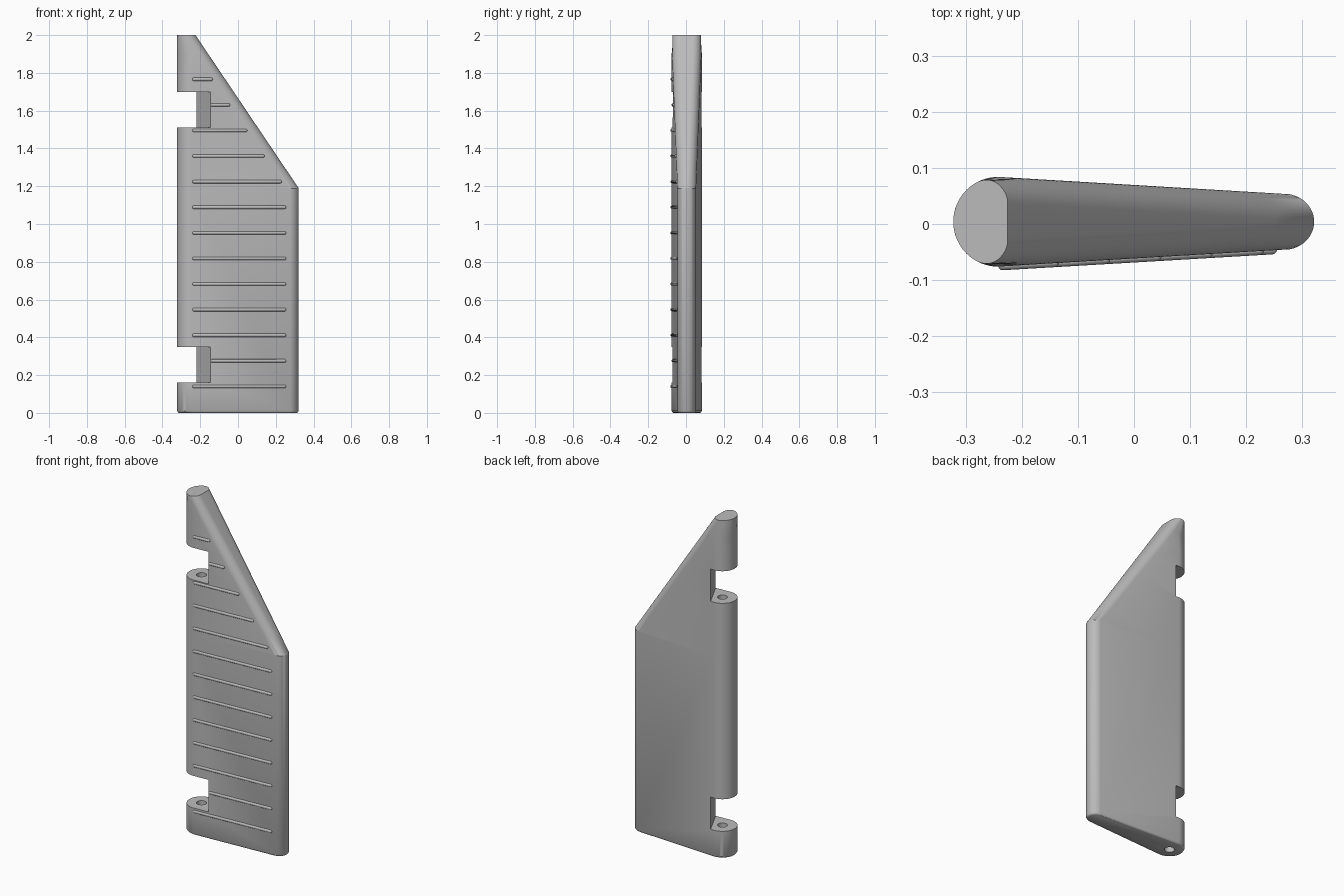
import bpy, bmesh, math
from mathutils import Vector

cube = bpy.data.objects.get("Cube")
if cube:
    bpy.data.objects.remove(cube)

AX, YC, R = -0.242, 0.004, 0.08      # hinge axis and barrel radius
TIP, KNEE, TOP = 0.321, 1.19, 2.0    # blade edge, start of slope, height
TOP_EDGE = -0.225

grey = bpy.data.materials.new("plain_grey")
grey.use_nodes = True
grey.diffuse_color = (0.5, 0.5, 0.5, 1)
grey.node_tree.nodes["Principled BSDF"].inputs["Base Color"].default_value = (0.5, 0.5, 0.5, 1)


def make_object(name, bm):
    bmesh.ops.recalc_face_normals(bm, faces=bm.faces)
    mesh = bpy.data.meshes.new(name)
    bm.to_mesh(mesh)
    bm.free()
    mesh.materials.append(grey)
    obj = bpy.data.objects.new(name, mesh)
    bpy.context.collection.objects.link(obj)
    return obj


def smooth(obj):
    bpy.ops.object.select_all(action='DESELECT')
    obj.select_set(True)
    bpy.context.view_layer.objects.active = obj
    bpy.ops.object.shade_smooth_by_angle(angle=math.radians(35))


def edge_x(z):
    t = max(0, (z - KNEE) / (TOP - KNEE))
    return TIP + (TOP_EDGE - TIP) * t


def half_thickness(x):
    if x < AX:
        return math.sqrt(max(0, R * R - (x - AX) ** 2))
    return R - 0.0588 * (x - AX)


def section(z, inset=0.0):
    """Horizontal teardrop outline: round barrel, taper, rounded edge."""
    edge = edge_x(z)
    depth = 0.05 if z < KNEE else 0.056
    start = edge - depth
    last = math.acos(max(-1, min(0, (start - AX) / R)))
    half = []
    for i in range(17):
        a = math.pi + (last - math.pi) * i / 16
        half.append((AX + R * math.cos(a), R * math.sin(a)))
    for i in range(1, 13):
        s = math.sin(math.pi / 2 * i / 12)
        x = start + depth * s
        half.append((x, half_thickness(x) - 0.046 * (1 - math.sqrt(max(0, 1 - s * s)))))
    ring = half + [(x, -y) for x, y in reversed(half[1:])]
    mid = (AX + edge) / 2
    return [Vector((x - math.copysign(inset, x - mid), YC + y * (1 - inset / R), z))
            for x, y in ring]


# Blade body: loft through horizontal sections
bm = bmesh.new()
levels = [(0, 0.009), (0.003, 0.004), (0.01, 0), (KNEE - 0.001, 0), (KNEE, 0)]
levels += [(KNEE + (TOP - KNEE) * i / 8, 0) for i in range(1, 9)]
rings = [[bm.verts.new(p) for p in section(z, inset)] for z, inset in levels]
for low, high in zip(rings, rings[1:]):
    for i in range(len(low)):
        j = (i + 1) % len(low)
        bm.faces.new((low[i], low[j], high[j], high[i]))
bm.faces.new(rings[0])
bm.faces.new(rings[-1])
body = make_object("blade_body", bm)


def notch_cutter(z0, z1):
    """Hinge notch with an oblique inner wall."""
    bm = bmesh.new()
    outline = [(-0.5, -0.2), (-0.08, -0.2), (-0.145, -0.07), (-0.22, 0.083),
               (-0.28, 0.2), (-0.5, 0.2)]
    face = bm.faces.new([bm.verts.new((x, y, z0)) for x, y in outline])
    ext = bmesh.ops.extrude_face_region(bm, geom=[face])
    bmesh.ops.translate(bm, vec=(0, 0, z1 - z0),
                        verts=[v for v in ext["geom"] if isinstance(v, bmesh.types.BMVert)])
    return make_object("notch_cutter", bm)


def pin_cutter(z0, z1):
    bm = bmesh.new()
    bmesh.ops.create_cone(bm, cap_ends=True, segments=32, radius1=0.027, radius2=0.027,
                          depth=z1 - z0)
    bmesh.ops.translate(bm, vec=(AX, YC, (z0 + z1) / 2), verts=bm.verts)
    return make_object("pin_cutter", bm)


# Hinge notches and pin hole
for cutter in (notch_cutter(0.16, 0.35), notch_cutter(1.51, 1.70), pin_cutter(-0.1, 1.85)):
    cutter.hide_render = True
    mod = body.modifiers.new("cut", 'BOOLEAN')
    mod.operation = 'DIFFERENCE'
    mod.solver = 'EXACT'
    mod.object = cutter
    bpy.context.view_layer.objects.active = body
    bpy.ops.object.modifier_apply(modifier=mod.name)
    bpy.data.objects.remove(cutter)
smooth(body)

# Grip ribs: round-ended bars following the tapered front face
for n in range(13):
    z = 0.14 + 0.1355 * n
    x0 = -0.145 if n in (1, 11) else -0.242
    x1 = min(0.275, edge_x(z) - 0.066)
    r = 0.009
    bm = bmesh.new()
    bmesh.ops.create_uvsphere(bm, u_segments=16, v_segments=9, radius=r)
    for v in bm.verts:
        along, side, up = v.co.z, v.co.x, v.co.y
        x = (x1 - r if along > 0 else x0 + r) + along
        v.co = (x, YC - half_thickness(x) + 0.002 + side, z + up)
    smooth(make_object(f"grip_rib_{n + 1}", bm))
